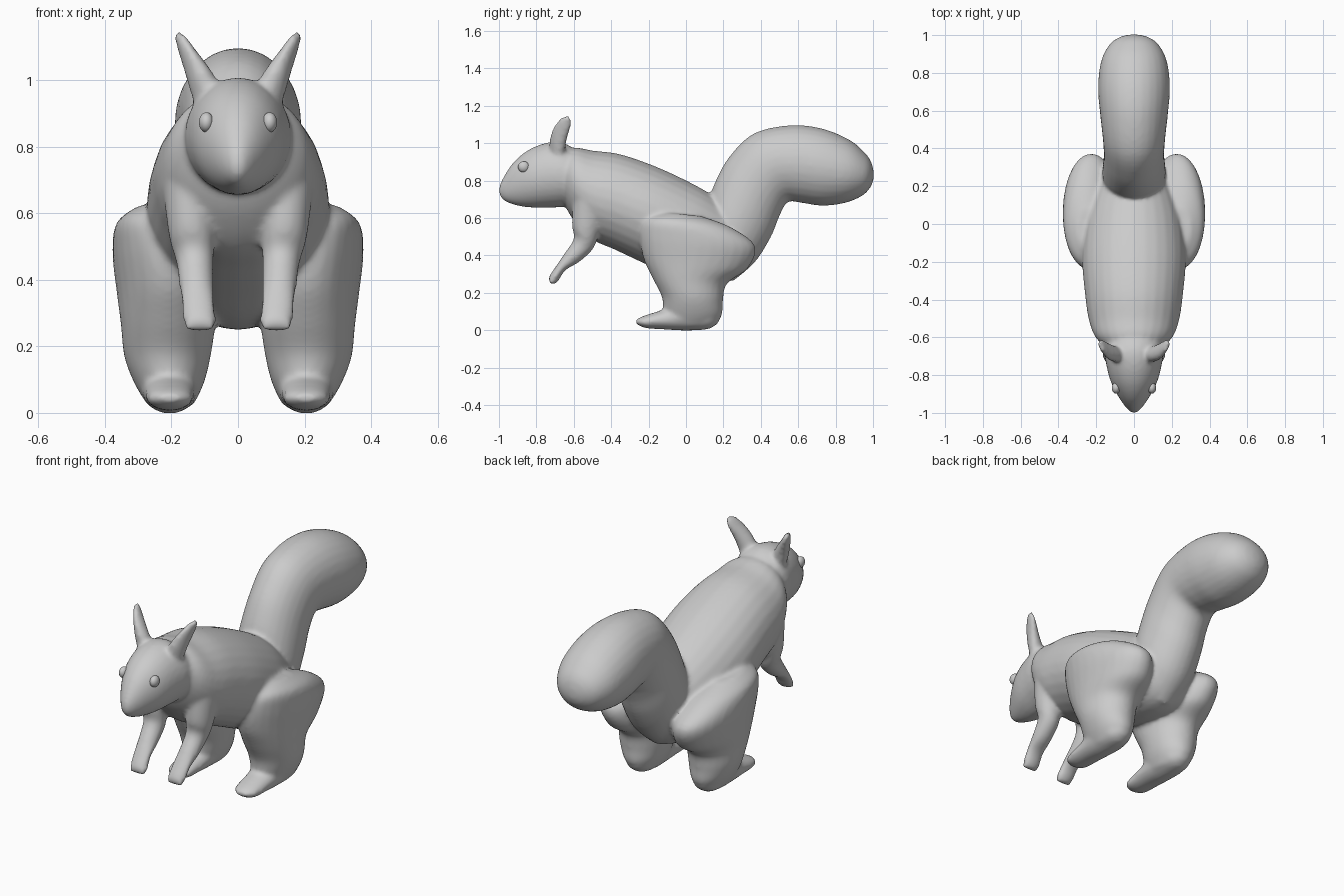
import bpy, bmesh, math
from mathutils import Vector

SEGS = 28
STEPS = 5


def spline(p0, p1, p2, p3, t):
    """Catmull-Rom interpolation between p1 and p2."""
    return 0.5 * (2 * p1 + (p2 - p0) * t + (2 * p0 - 5 * p1 + 4 * p2 - p3) * t * t
                  + (3 * p1 - p0 - 3 * p2 + p3) * t ** 3)


def loft(bm, sections):
    """Closed skin through elliptical sections (centre, half axis a, half axis b)."""
    smooth = []
    n = len(sections)
    for i in range(n - 1):
        quad = [sections[min(max(i + k, 0), n - 1)] for k in (-1, 0, 1, 2)]
        for s in range(STEPS):
            smooth.append([spline(*[q[c] for q in quad], s / STEPS) for c in range(3)])
    smooth.append(sections[-1])
    rings = []
    for c, a, b in smooth:
        angles = [2 * math.pi * k / SEGS for k in range(SEGS)]
        rings.append([bm.verts.new(c + a * math.cos(t) + b * math.sin(t)) for t in angles])
    for r, q in zip(rings, rings[1:]):
        for k in range(SEGS):
            j = (k + 1) % SEGS
            bm.faces.new((r[k], r[j], q[j], q[k]))
    bm.faces.new(rings[0][::-1])
    bm.faces.new(rings[-1])


def profile(bm, rows, side=1):
    """Rows: y, z of one edge, y, z of the opposite edge, half width, x centre."""
    sections = []
    for ty, tz, by, bz, w, *cx in rows:
        x = side * cx[0] if cx else 0
        top, bottom = Vector((x, ty, tz)), Vector((x, by, bz))
        sections.append(((top + bottom) / 2, (top - bottom) / 2, Vector((w, 0, 0))))
    loft(bm, sections)


bm = bmesh.new()

# Torso
profile(bm, [
    (-.70, .93, -.67, .72, .11), (-.60, .975, -.61, .60, .20),
    (-.50, .96, -.51, .49, .24), (-.35, .94, -.38, .43, .26),
    (-.15, .87, -.22, .355, .275), (.05, .775, -.05, .28, .26),
    (.17, .70, .12, .25, .22), (.28, .60, .25, .27, .17), (.36, .50, .35, .37, .08)])

# Head
profile(bm, [
    (-1.0, .765, -1.0, .725, .012), (-.975, .82, -.97, .69, .042),
    (-.92, .90, -.90, .665, .085), (-.84, .965, -.82, .655, .125),
    (-.74, 1.003, -.74, .655, .148), (-.65, 1.0, -.65, .66, .16),
    (-.56, .94, -.57, .69, .14)])

# Bushy tail
profile(bm, [
    (.08, .55, .25, .26, .13), (.12, .68, .37, .365, .165),
    (.155, .79, .455, .50, .165), (.23, .925, .50, .61, .16),
    (.36, 1.05, .545, .685, .165), (.55, 1.095, .62, .68, .18),
    (.72, 1.08, .73, .665, .19), (.87, 1.02, .85, .68, .175),
    (.955, .95, .945, .72, .13), (.99, .90, .99, .77, .075), (1.003, .85, 1.003, .81, .02)])

for side in (-1, 1):
    # Arm and paw
    profile(bm, [
        (-.60, .76, -.42, .66, .08, .15), (-.61, .57, -.47, .50, .068, .14),
        (-.60, .49, -.50, .43, .057, .13), (-.65, .41, -.57, .365, .052, .125),
        (-.69, .35, -.645, .32, .05, .12), (-.73, .29, -.685, .26, .05, .115),
        (-.735, .262, -.715, .242, .042, .115)], side)
    # Thigh and shin
    profile(bm, [
        (-.12, .63, .08, .61, .05, .25), (-.215, .59, .24, .55, .115, .25),
        (-.245, .51, .37, .45, .147, .23), (-.23, .39, .33, .33, .152, .212),
        (-.18, .28, .22, .25, .142, .21), (-.13, .18, .198, .16, .13, .212),
        (-.12, .10, .192, .08, .105, .207), (-.10, .03, .15, .02, .07, .203)], side)
    # Hind foot
    profile(bm, [
        (-.268, .055, -.268, .035, .03, .205), (-.23, .075, -.22, .012, .065, .205),
        (-.12, .11, -.12, .004, .075, .205), (0, .15, 0, -.002, .085, .205),
        (.12, .13, .12, .006, .075, .205), (.175, .10, .175, .04, .035, .205)], side)
    # Ear: thick at the root, thin and rounded at the tip
    ear = [(.085, -.69, .94, .05, .042), (.12, -.682, 1.02, .038, .05),
           (.15, -.665, 1.08, .025, .052), (.172, -.65, 1.125, .016, .038),
           (.18, -.645, 1.142, .01, .018)]
    loft(bm, [(Vector((side * x, y, z)), Vector((side * .85, 0, -.5)) * a,
               Vector((side * .3, .95, .2)) * b) for x, y, z, a, b in ear])

# Fuse the parts into one smooth skin
bmesh.ops.recalc_face_normals(bm, faces=bm.faces)
mesh = bpy.data.meshes.new("squirrel_body")
bm.to_mesh(mesh)
bm.free()
body = bpy.data.objects.new("squirrel_body", mesh)
bpy.context.collection.objects.link(body)
fuse = body.modifiers.new("fuse", 'REMESH')
fuse.mode = 'VOXEL'
fuse.voxel_size = 0.011
fuse.use_smooth_shade = True
soften = body.modifiers.new("soften", 'SMOOTH')
soften.factor = 0.5
soften.iterations = 8

# Eyes
for name, side in (("left_eye", 1), ("right_eye", -1)):
    bpy.ops.mesh.primitive_uv_sphere_add(segments=24, ring_count=16, radius=.03,
                                         location=(side * .095, -.868, .873))
    eye = bpy.context.object
    eye.name = name
    eye.scale = (.75, 1, 1)
    bpy.ops.object.shade_smooth()
